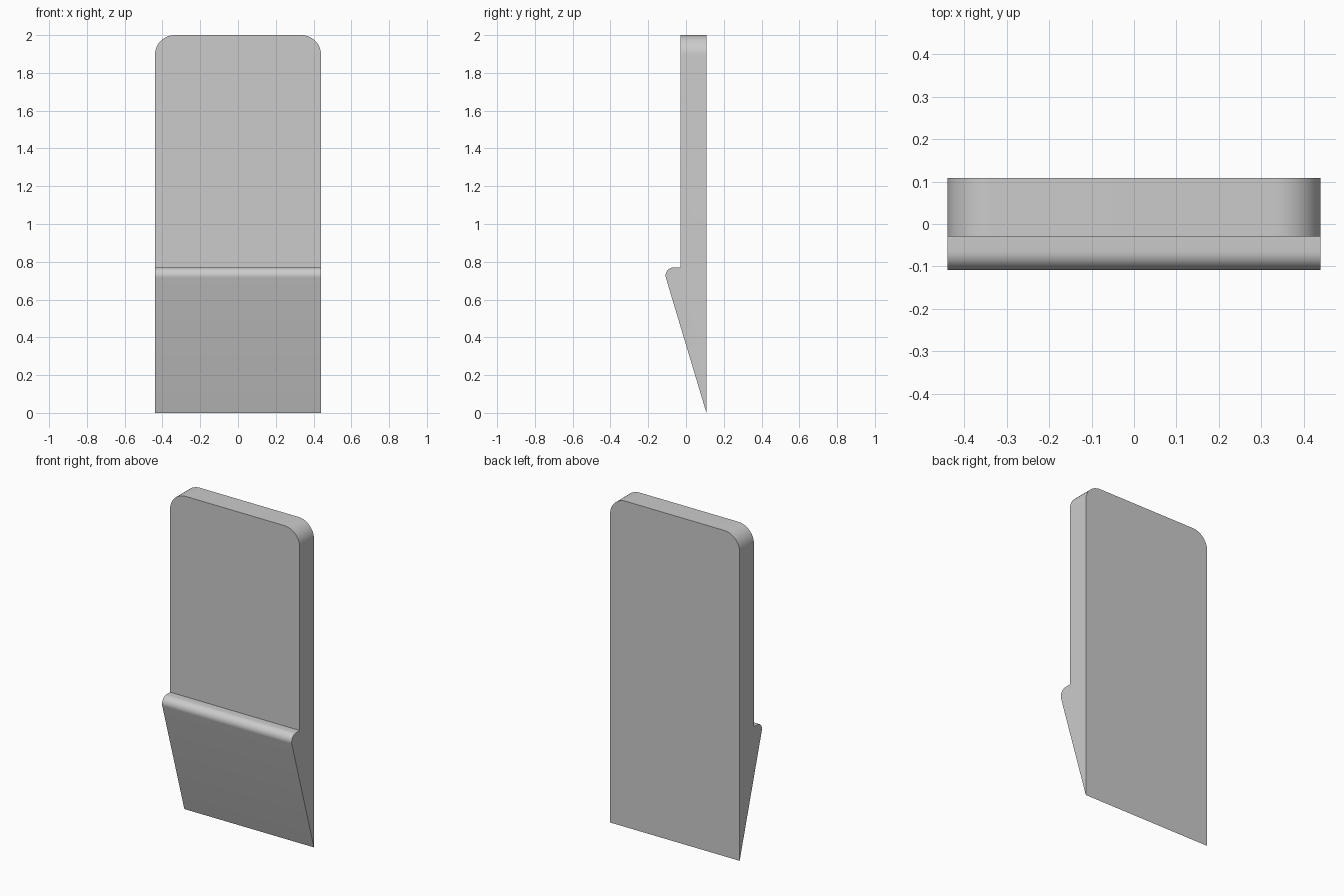
import bpy, bmesh
from math import cos, sin, radians

cube = bpy.data.objects.get("Cube")
if cube:
    bpy.data.objects.remove(cube, do_unlink=True)

HALF_W, BACK, FRONT, TOP = 0.44, 0.108, -0.03, 2.0
LEDGE, LIP_R, CORNER_R = 0.77, 0.043, 0.105
LIP_Y = -0.108 + LIP_R  # centre of the rounded lip

grey = bpy.data.materials.new("light_grey")
grey.use_nodes = True
colour = (0.6, 0.6, 0.6, 1)
grey.diffuse_color = colour
grey.node_tree.nodes["Principled BSDF"].inputs["Base Color"].default_value = colour

# Side profile (y, z): upright plate, ledge, rounded lip, slope down to a sharp foot
profile = [(BACK, 0), (BACK, TOP), (FRONT, TOP), (FRONT, LEDGE)]
for i in range(13):
    a = radians(90 + 106.5 * i / 12)
    profile.append((LIP_Y + LIP_R * cos(a), LEDGE - LIP_R + LIP_R * sin(a)))

# Extrude the profile across the width
bm = bmesh.new()
face = bm.faces.new([bm.verts.new((-HALF_W, y, z)) for y, z in profile])
new = bmesh.ops.extrude_face_region(bm, geom=[face])["geom"]
bmesh.ops.translate(bm, vec=(2 * HALF_W, 0, 0),
                    verts=[g for g in new if isinstance(g, bmesh.types.BMVert)])

# Round the two upper corners of the plate
corners = [e for e in bm.edges
           if all(v.co.z > TOP - 0.001 for v in e.verts)
           and abs(e.verts[0].co.x - e.verts[1].co.x) < 0.001]
bmesh.ops.bevel(bm, geom=corners, offset=CORNER_R, offset_type='OFFSET',
                segments=12, profile=0.5, affect='EDGES')
bmesh.ops.recalc_face_normals(bm, faces=bm.faces)

mesh = bpy.data.meshes.new("wedge_plate")
bm.to_mesh(mesh)
bm.free()
mesh.materials.append(grey)
plate = bpy.data.objects.new("wedge_plate", mesh)
bpy.context.collection.objects.link(plate)

# Smooth the rounded parts and keep the other edges sharp
bpy.ops.object.select_all(action='DESELECT')
plate.select_set(True)
bpy.context.view_layer.objects.active = plate
bpy.ops.object.shade_smooth_by_angle(angle=radians(30))
